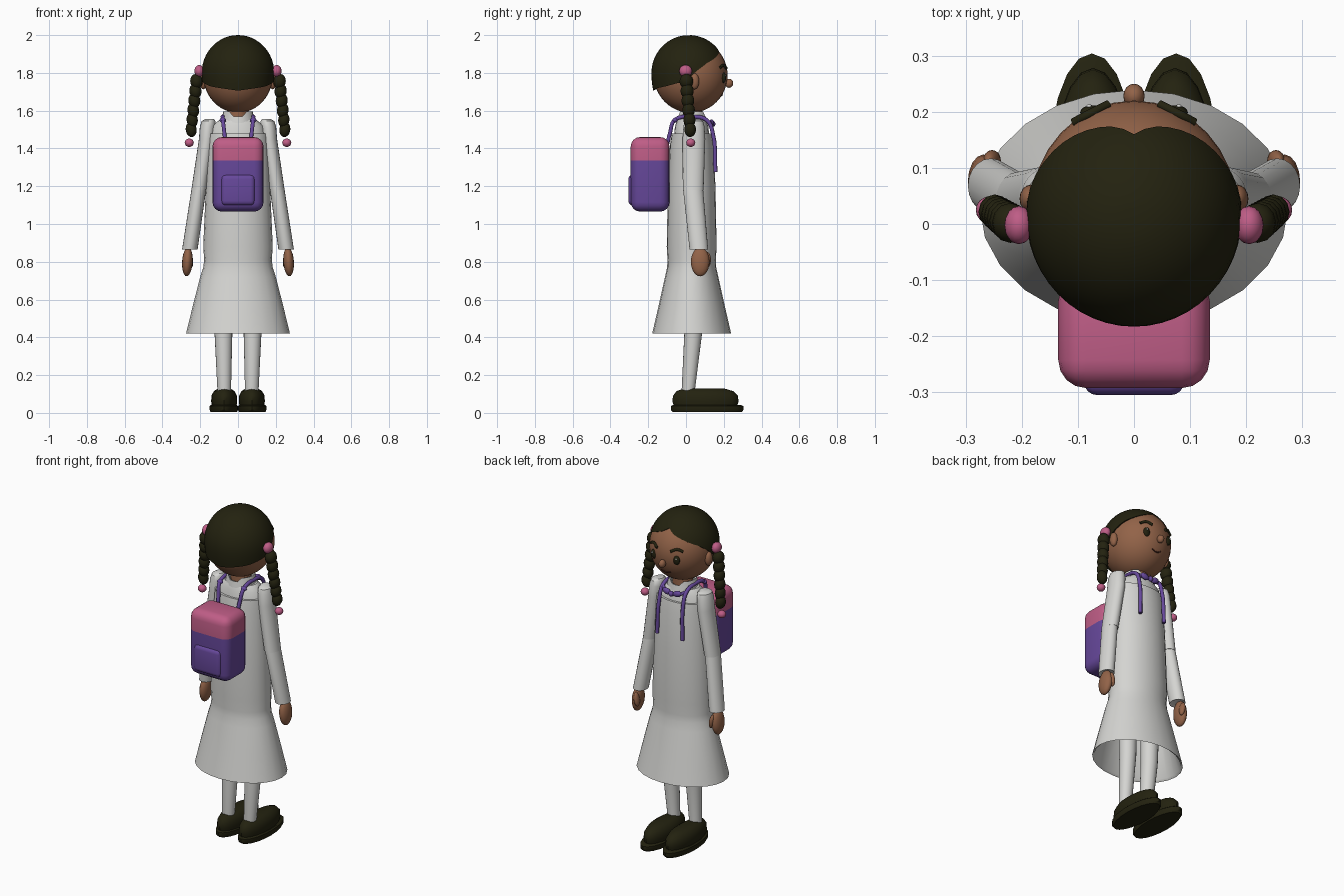
import bpy, bmesh, math
from mathutils import Matrix, Vector

if "Cube" in bpy.data.objects:
    bpy.data.objects.remove(bpy.data.objects["Cube"])


def material(name, rgb):
    m = bpy.data.materials.new(name)
    m.use_nodes = True
    m.diffuse_color = (*rgb, 1)
    m.node_tree.nodes["Principled BSDF"].inputs["Base Color"].default_value = (*rgb, 1)
    return m


HAIR = material("dark hair and shoes", (.017, .016, .005))
SKIN = material("brown skin", (.29, .125, .065))
WHITE = material("white cloth", (.66, .66, .64))
PURPLE = material("purple", (.135, .065, .33))
PINK = material("pink", (.52, .11, .24))
LIP = material("mouth brown", (.08, .025, .015))
SIDES = ((1, "left_"), (-1, "right_"))


def finish(name, bm, mats, angle=40):
    bmesh.ops.recalc_face_normals(bm, faces=bm.faces)
    me = bpy.data.meshes.new(name)
    bm.to_mesh(me)
    bm.free()
    ob = bpy.data.objects.new(name, me)
    bpy.context.collection.objects.link(ob)
    for m in mats:
        me.materials.append(m)
    bpy.ops.object.select_all(action='DESELECT')
    ob.select_set(True)
    bpy.context.view_layer.objects.active = ob
    bpy.ops.object.shade_smooth_by_angle(angle=math.radians(angle))
    return ob


def skin_rings(bm, rings):
    n = len(rings[0])
    for a, b in zip(rings, rings[1:]):
        for i in range(n):
            j = (i + 1) % n
            bm.faces.new((a[i], a[j], b[j], b[i]))


def loft(name, rings, mat, s=1, n=20, caps=True):
    """Elliptical rings (x, y, z, rx, ry) joined in order."""
    bm = bmesh.new()
    loops = []
    for x, y, z, rx, ry in rings:
        loops.append([bm.verts.new((s * x + rx * math.cos(t), y + ry * math.sin(t), z))
                      for t in (2 * math.pi * i / n for i in range(n))])
    skin_rings(bm, loops)
    if caps:
        bm.faces.new(loops[0])
        bm.faces.new(loops[-1])
    return finish(name, bm, [mat])


def ball(name, loc, radii, mat, tilt=0, n=16):
    bm = bmesh.new()
    bmesh.ops.create_uvsphere(
        bm, u_segments=n, v_segments=n * 3 // 4, radius=1,
        matrix=Matrix.Translation(loc) @ Matrix.Rotation(tilt, 4, 'Y') @ Matrix.Diagonal((*radii, 1)))
    return finish(name, bm, [mat])


def box(name, loc, size, bevel, mats, split=None):
    bm = bmesh.new()
    bmesh.ops.create_cube(bm, size=1, matrix=Matrix.Translation(loc) @ Matrix.Diagonal((*size, 1)))
    bmesh.ops.bevel(bm, geom=bm.edges[:], offset=bevel, segments=4, profile=.5, affect='EDGES')
    if split:
        bmesh.ops.bisect_plane(bm, geom=bm.verts[:] + bm.edges[:] + bm.faces[:],
                               plane_co=(0, 0, split), plane_no=(0, 0, 1))
        for f in bm.faces:
            f.material_index = int(f.calc_center_median().z > split)
    return finish(name, bm, mats)


def tube(name, pts, r, mat):
    cu = bpy.data.curves.new(name, 'CURVE')
    cu.dimensions = '3D'
    cu.bevel_depth, cu.bevel_resolution, cu.resolution_u = r, 2, 4
    cu.use_fill_caps = True
    sp = cu.splines.new('BEZIER')
    sp.bezier_points.add(len(pts) - 1)
    for bp, p in zip(sp.bezier_points, pts):
        bp.co = p
        bp.handle_left_type = bp.handle_right_type = 'AUTO'
    cu.materials.append(mat)
    ob = bpy.data.objects.new(name, cu)
    bpy.context.collection.objects.link(ob)
    bpy.ops.object.select_all(action='DESELECT')
    ob.select_set(True)
    bpy.context.view_layer.objects.active = ob
    bpy.ops.object.convert(target='MESH')
    bpy.ops.object.shade_smooth_by_angle(angle=math.radians(50))


# Head
HC, HR = Vector((0, .025, 1.787)), Vector((.184, .195, .198))


def face_y(x, z):
    return HC.y + HR.y * math.sqrt(1 - (x / HR.x) ** 2 - ((z - HC.z) / HR.z) ** 2)


ball("head", HC, HR, SKIN, n=32)
ball("nose", (0, .228, 1.745), (.019, .022, .024), SKIN)
tube("mouth", [(x, face_y(x, z), z) for x, z in ((-.03, 1.69), (0, 1.68), (.03, 1.69))], .004, LIP)

# Hair cap: hairline given as (azimuth from the face, polar angle)
LINE = ((0, 47), (12, 55), (34, 64), (60, 75), (78, 87), (96, 103), (130, 111), (180, 118))


def hairline(a):
    for (a0, p0), (a1, p1) in zip(LINE, LINE[1:]):
        if a <= a1:
            return math.radians(p0 + (p1 - p0) * (a - a0) / (a1 - a0))
    return math.radians(LINE[-1][1])


bm = bmesh.new()
rings, n, steps = [], 48, 14
for k in range(1, steps + 2):
    ring = []
    for i in range(n):
        phi = 2 * math.pi * i / n
        az = math.degrees(min(phi, 2 * math.pi - phi))
        th = hairline(az) * min(k / steps, 1)
        flare = math.sin(th) if th < math.pi / 2 else .6 + .4 * math.sin(th)
        shrink = .86 if k > steps else 1
        ring.append(bm.verts.new((.192 * shrink * flare * math.sin(phi),
                                  .015 + .198 * shrink * flare * math.cos(phi),
                                  1.8 + .2 * shrink * math.cos(th))))
    rings.append(ring)
skin_rings(bm, rings)
bm.faces.new(rings[0])
finish("hair_cap", bm, [HAIR])

# Face details, ears and braids
for s, side in SIDES:
    ball(side + "ear", (s * .184, .045, 1.755), (.02, .025, .042), SKIN)
    ball(side + "eye", (s * .075, face_y(.075, 1.775) - .004, 1.775), (.021, .013, .028), HAIR)
    ball(side + "eye_glint", (s * .08, face_y(.08, 1.785) + .009, 1.786), (.005, .004, .006), WHITE, n=8)
    tube(side + "eyebrow", [(s * x, face_y(x, z) + .003, z)
                            for x, z in ((.045, 1.825), (.078, 1.84), (.108, 1.828))], .008, HAIR)
    ball(side + "hair_tie", (s * .205, -.002, 1.81), (.026, .034, .032), PINK)
    for i in range(6):
        t = i / 5
        ball(side + "braid_" + str(i + 1), (s * (.22 + .028 * t), .002 + .02 * t, 1.755 - .255 * t),
             (.033 - .004 * t, .036 - .005 * t, .04), HAIR, tilt=s * .15, n=12)
    ball(side + "braid_bead", (s * .258, .025, 1.43), (.024, .024, .022), PINK)

# Neck and collar
loft("neck", [(0, .03, 1.5, .06, .06), (0, .03, 1.64, .055, .055)], SKIN)
collar = loft("collar", [(0, .03, 1.52, .095, .085), (0, .03, 1.595, .078, .075),
                         (0, .03, 1.59, .066, .063), (0, .03, 1.53, .07, .065)], WHITE, caps=False)
for v in collar.data.vertices:
    if v.co.z > 1.55 and abs(v.co.x) < .045:
        v.co.z -= .025

# Dress: inner wall first, hem, then the outside up to the yoke
loft("dress", [(0, .03, .85, .15, .1), (0, .03, .72, .18, .12), (0, .03, .43, .262, .196),
               (0, .03, .42, .275, .209), (0, .03, .58, .236, .172), (0, .03, .72, .2, .141),
               (0, .03, .77, .184, .13), (0, .03, .81, .179, .128), (0, .03, .88, .184, .132),
               (0, .03, 1.2, .17, .126), (0, .03, 1.42, .162, .115), (0, .03, 1.48, .16, .105)],
     WHITE, n=24)
loft("yoke", [(0, .03, 1.45, .15, .095), (0, .03, 1.52, .135, .088), (0, .03, 1.55, .1, .075)], WHITE)

# Arms, legs and shoes
for s, side in SIDES:
    loft(side + "upper_sleeve", [(.15, .042, 1.555, .024, .032), (.156, .042, 1.545, .036, .048),
                                 (.16, .042, 1.515, .042, .056), (.165, .042, 1.45, .042, .06),
                                 (.206, .038, 1.18, .041, .055)], WHITE, s)
    loft(side + "lower_sleeve", [(.206, .038, 1.2, .036, .05), (.208, .038, 1.18, .039, .053),
                                 (.255, .068, .865, .041, .049), (.255, .068, .87, .03, .036)], WHITE, s)
    ball(side + "hand", (s * .268, .075, .8), (.028, .049, .077), SKIN, tilt=-s * .06)
    ball(side + "thumb", (s * .253, .112, .81), (.015, .02, .042), SKIN, tilt=s * .15)
    loft(side + "leg", [(.073, .018, .06, .035, .034), (.073, .012, .12, .036, .035),
                        (.077, .038, .42, .047, .047), (.08, .045, .82, .055, .055)], WHITE, s)
    loft(side + "shoe", [(.073, .103, .03, .064, .165), (.073, .103, .06, .069, .175),
                         (.073, .103, .09, .068, .172), (.073, .1, .115, .055, .15),
                         (.073, .095, .13, .032, .105)], HAIR, s)
    loft(side + "sole", [(.075, .112, .004, .07, .182), (.075, .112, .015, .075, .192),
                         (.075, .112, .036, .075, .192), (.075, .112, .042, .068, .18)], HAIR, s)

# Backpack with lid, pocket and shoulder straps
box("backpack", (0, -.19, 1.263), (.27, .205, .395), .05, [PURPLE, PINK], split=1.335)
box("backpack_pocket", (0, -.275, 1.18), (.18, .06, .165), .025, [PURPLE])
for s, side in SIDES:
    tube(side + "strap", [(s * x, y, z) for x, y, z in (
        (.066, -.1, 1.42), (.072, -.085, 1.48), (.08, -.06, 1.55), (.08, .03, 1.568),
        (.08, .11, 1.55), (.08, .14, 1.49), (.085, .156, 1.275))], .011, PURPLE)
    ball(side + "strap_knob", (s * .08, -.058, 1.55), (.018, .014, .013), PURPLE, n=12)
    tube(side + "bow_band", [(s * .08, .108, 1.55), (s * .05, .128, 1.535), (0, .138, 1.53)], .01, PURPLE)
    ball(side + "bow_loop", (s * .035, .135, 1.535), (.028, .014, .018), PURPLE, tilt=-s * .3, n=12)
ball("bow_knot", (0, .142, 1.53), (.015, .014, .016), PURPLE, n=12)
